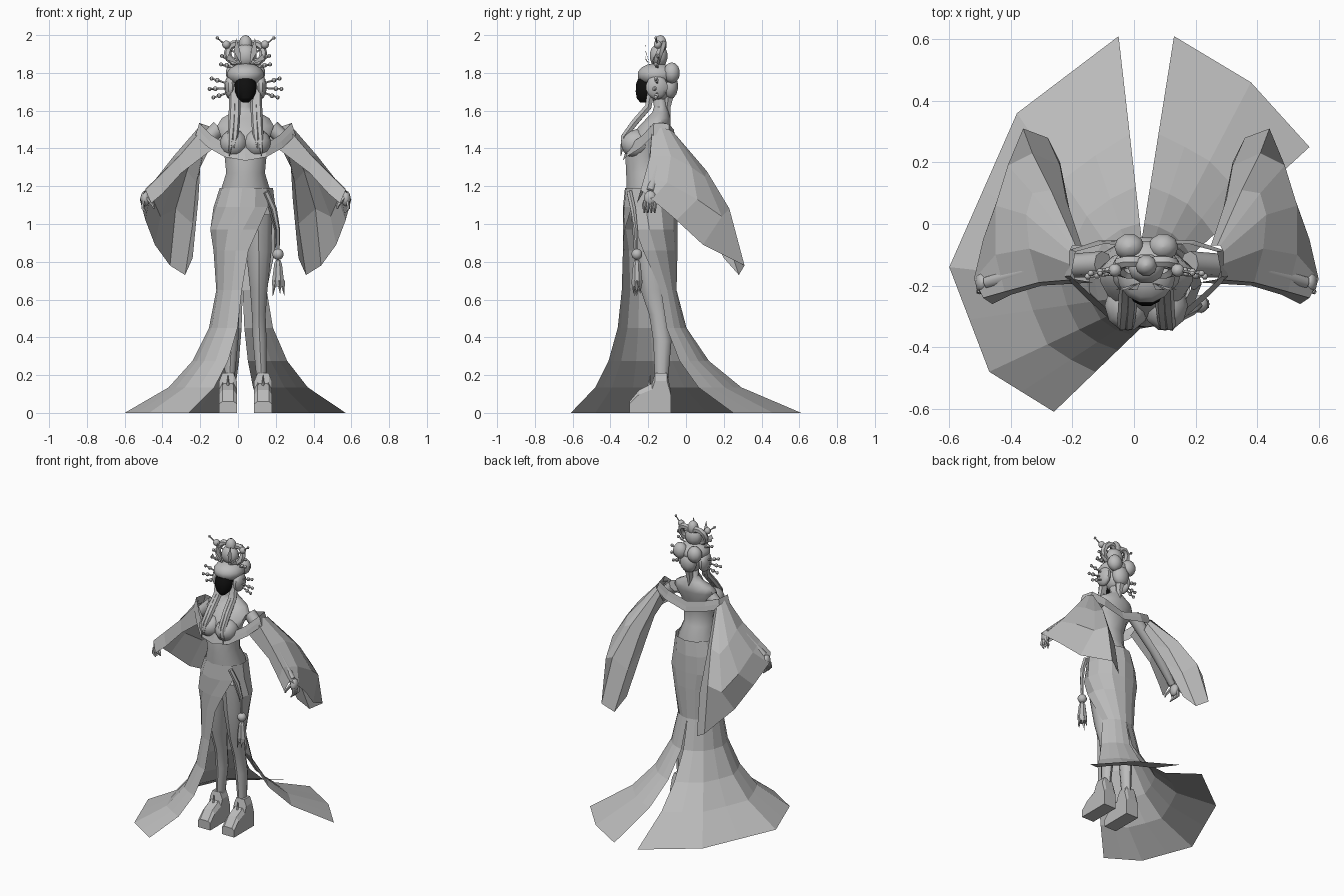
import bpy, bmesh, math
from mathutils import Vector

if "Cube" in bpy.data.objects:
    bpy.data.objects.remove(bpy.data.objects["Cube"])

CX = 0.04  # symmetry plane of the figure


def material(name, rgb):
    m = bpy.data.materials.new(name)
    m.diffuse_color = (*rgb, 1)
    m.use_nodes = True
    m.node_tree.nodes["Principled BSDF"].inputs["Base Color"].default_value = m.diffuse_color
    return m


GREY = material("soft grey", (0.5, 0.5, 0.5))
BLACK = material("black", (0.005, 0.005, 0.005))


def make(name, verts, faces, mat=GREY, smooth=None):
    me = bpy.data.meshes.new(name)
    me.from_pydata([tuple(v) for v in verts], [], faces)
    bm = bmesh.new()
    bm.from_mesh(me)
    bmesh.ops.remove_doubles(bm, verts=bm.verts, dist=1e-5)
    bmesh.ops.recalc_face_normals(bm, faces=bm.faces)
    bm.to_mesh(me)
    bm.free()
    me.materials.append(mat)
    if smooth:
        me.polygons.foreach_set("use_smooth", [True] * len(me.polygons))
        me.set_sharp_from_angle(angle=math.radians(smooth))
    ob = bpy.data.objects.new(name, me)
    bpy.context.collection.objects.link(ob)
    return ob


def grid(name, rows, closed=False, caps=False, mat=GREY, smooth=None):
    n = len(rows[0])
    faces = []
    for r in range(len(rows) - 1):
        for c in range(n if closed else n - 1):
            d = (c + 1) % n
            faces.append((r * n + c, r * n + d, (r + 1) * n + d, (r + 1) * n + c))
    if caps:
        faces.append(tuple(range(n)))
        faces.append(tuple(range((len(rows) - 1) * n, len(rows) * n)))
    return make(name, [p for row in rows for p in row], faces, mat, smooth)


def ellipse(z, cx, cy, rx, ry, degs):
    return [Vector((cx + rx * math.cos(math.radians(a)),
                    cy + ry * math.sin(math.radians(a)), z)) for a in degs]


def loft(name, rings, n=12, mat=GREY, smooth=40):
    degs = [360 * (i + 0.5) / n for i in range(n)]
    return grid(name, [ellipse(*r, degs) for r in rings], True, True, mat, smooth)


def tube(name, path, radii, n=6, smooth=50):
    pts = [Vector(p) for p in path]
    rows = []
    for i, p in enumerate(pts):
        t = (pts[min(i + 1, len(pts) - 1)] - pts[max(i - 1, 0)]).normalized()
        u = t.cross(Vector((0, 1, 0.1))).normalized()
        v = t.cross(u)
        rows.append([p + radii[i] * (u * math.cos(a) + v * math.sin(a))
                     for a in (math.tau * k / n for k in range(n))])
    return grid(name, rows, True, True, smooth=smooth)


def ball(name, loc, size, mat=GREY, seg=10, rings=7):
    rows = []
    for i in range(rings + 1):
        t = math.pi * (0.02 + 0.96 * i / rings)
        rows.append([(loc[0] + size[0] * math.sin(t) * math.cos(a),
                      loc[1] + size[1] * math.sin(t) * math.sin(a),
                      loc[2] + size[2] * math.cos(t))
                     for a in (math.tau * k / seg for k in range(seg))])
    return grid(name, rows, True, True, mat, 50)


def flip(p, s):  # parts are described on the -x side, s = 1 mirrors them
    return Vector((2 * CX - p[0] if s > 0 else p[0], p[1], p[2]))


# Torso with shoulders and neck
loft("torso", [(1.10, .04, -.19, .13, .12), (1.18, .04, -.195, .135, .125),
               (1.27, .04, -.215, .106, .105), (1.36, .04, -.225, .115, .1),
               (1.45, .04, -.205, .13, .1), (1.52, .04, -.165, .155, .085),
               (1.56, .04, -.145, .13, .065), (1.59, .04, -.135, .075, .045),
               (1.62, .04, -.135, .036, .036), (1.72, .04, -.15, .034, .036)])

# Skirt: upper wrap rows (ellipse, left front angle, right front angle)
WRAP = [(1.19, .045, -.19, .142, .135, 318, -42), (1.09, .035, -.19, .165, .145, 318, -42),
        (.97, .035, -.19, .185, .145, 292, -32), (.86, .035, -.19, .165, .145, 277, -15),
        (.65, .025, -.195, .14, .145, 268, 25)]
FLARE = [(.45, .08), (.275, .26), (.135, .52), (0, 1)]
HEMS = {"left_skirt_train": (5, [(-.05, .61), (-.38, .36), (-.60, -.14), (-.47, -.48), (-.26, -.61)]),
        "right_skirt_train": (6, [(.13, .61), (.38, .46), (.57, .25)])}
for name, (k, hem) in HEMS.items():
    cols = 2 * (len(hem) - 1) + 1
    rows = [ellipse(*w[:5], [90 + (w[k] - 90) * c / (cols - 1) for c in range(cols)]) for w in WRAP]
    last = rows[-1]
    ends = []
    for c in range(cols):
        a, b = Vector(hem[c // 2]), Vector(hem[min((c + 1) // 2, len(hem) - 1)])
        ends.append((a + b) / 2)
    for z, f in FLARE:
        rows.append([Vector((*p.to_2d().lerp(e, f), z)) for p, e in zip(last, ends)])
    grid(name, rows)

# Sleeve columns run from the shoulder to the hem, ordered around the arm
SLEEVE = [
    [(-.13, -.19, 1.40), (-.30, -.20, 1.27), (-.40, -.23, 1.16), (-.46, -.26, 1.11)],
    [(-.19, -.18, 1.50), (-.31, -.19, 1.36), (-.42, -.22, 1.25), (-.49, -.24, 1.18)],
    [(-.21, -.13, 1.51), (-.34, -.08, 1.36), (-.45, -.10, 1.22), (-.52, -.18, 1.13)],
    [(-.21, -.09, 1.50), (-.35, .03, 1.30), (-.45, .06, 1.13), (-.49, -.05, 1.02)],
    [(-.20, -.07, 1.49), (-.33, .10, 1.25), (-.41, .19, 1.04), (-.44, .09, .89)],
    [(-.19, -.07, 1.48), (-.27, .11, 1.28), (-.33, .23, 1.08), (-.36, .31, .78)],
    [(-.17, -.07, 1.45), (-.22, .08, 1.22), (-.24, .19, 1.00), (-.28, .28, .73)],
    [(-.15, -.08, 1.40), (-.20, -.05, 1.30), (-.21, .05, 1.13), (-.24, .20, .82)]]
# Off-shoulder collar, front centre to back centre
COLLAR = [(.04, -.315, 1.40), (-.06, -.30, 1.42), (-.14, -.23, 1.47), (-.205, -.17, 1.535),
          (-.19, -.09, 1.53), (-.10, -.065, 1.50), (.04, -.07, 1.46)]
FOOT = [(-.30, 0), (-.30, .06), (-.25, .12), (-.18, .155), (-.165, .21),
        (-.10, .21), (-.08, .12), (-.08, 0)]

for s, side in ((-1, "left_"), (1, "right_")):
    def at(p):
        return flip(p, s)

    grid(side + "sleeve", [[at(p) for p in col] for col in SLEEVE])
    top = [at(p) for p in COLLAR]
    low = []
    for p in top:
        out = Vector((p.x - CX, p.y + .16, 0)).normalized()
        low.append(p + out * .02 - Vector((0, 0, .065)))
    mid = [(a + b) / 2 + (b - a).cross(Vector((0, 0, 1))) * .1 for a, b in zip(top, low)]
    grid(side + "collar", [top, mid, low])
    ball(side + "bust", at((-.022, -.265, 1.425)), (.075, .085, .075))

    # Arm, hand and fingers
    tube(side + "arm", [at((-.10, -.13, 1.51)), at((-.29, -.14, 1.33)), at((-.475, -.19, 1.17))],
         [.042, .036, .022], 8)
    ball(side + "hand", at((-.492, -.19, 1.135)), (.024, .035, .042))
    for i in range(4):
        y = -.215 + .018 * i
        tube(side + "finger", [at((-.50, y, 1.12)), at((-.505, y - .005, 1.085)), at((-.485, y - .005, 1.06))],
             [.010, .009, .004], 5)
    tube(side + "thumb", [at((-.48, -.21, 1.14)), at((-.45, -.225, 1.10)), at((-.445, -.225, 1.08))],
         [.011, .009, .004], 5)

    # Leg, platform shoe and shoe points
    loft(side + "leg", [(z, at((x, 0, 0)).x, y, rx, ry) for z, x, y, rx, ry in
                        [(1.05, -.025, -.19, .08, .10), (.85, -.03, -.185, .07, .09),
                         (.65, -.03, -.17, .048, .07), (.52, -.03, -.145, .038, .05),
                         (.38, -.035, -.125, .038, .048), (.16, -.045, -.13, .026, .034)]], 10)
    rows = [[at((-.053 + w, y, z)) for y, z in FOOT] for w in (-.047, -.03, .03, .047)]
    for r in (0, 3):
        for p in rows[r]:
            p.z *= .8
    grid(side + "shoe", rows, True, True)
    for dx, h in ((-.028, .16), (0, .20), (.028, .16)):
        tube(side + "shoe_point", [at((-.053 + dx, -.20, .08)), at((-.053 + dx, -.19, h))], [.018, .001], 4, None)

    # Long hair locks over the chest
    for i, dx in enumerate((0, .022)):
        tube(side + "hair_lock", [at((-.025 + dx / 2, -.18, 1.73)), at((-.028 + dx, -.20, 1.62)),
                                  at((-.032 + dx, -.27, 1.54)), at((-.038 + dx, -.33, 1.46)),
                                  at((-.045 + dx, -.345, 1.36 + .04 * i))],
             [.022, .020, .020, .017, .002])

    # Hair puffs and looped top hair
    ball(side + "hair_puff", at((-.04, -.155, 1.725)), (.032, .06, .065))
    ball(side + "hair_roll", at((-.015, -.075, 1.80)), (.05, .045, .055))
    loop = [at((-.01 + .045 * math.cos(a), -.14 + .02 * math.sin(a), 1.905 + .05 * math.sin(a)))
            for a in (math.tau * k / 10 for k in range(11))]
    tube(side + "hair_loop", loop, [.02] * 11)

    # Ball-headed hairpins
    ball(side + "pin_ball", at((-.062, -.15, 1.95)), (.022, .022, .022))
    tube(side + "pin_rod", [at((-.02, -.14, 1.91)), at((-.11, -.16, 1.985))], [.005, .004], 5)
    ball(side + "pin_tip", at((-.11, -.16, 1.985)), (.009, .009, .009), seg=6, rings=4)
    for y, z, x2, z2 in ((-.15, 1.74, -.14, 1.77), (-.16, 1.72, -.15, 1.715), (-.15, 1.70, -.13, 1.67),
                         (-.15, 1.83, -.09, 1.845), (-.14, 1.86, -.085, 1.89)):
        tube(side + "side_pin", [at((-.04, y, z)), at((x2, y - .01, z2))], [.006, .005], 5)
        ball(side + "side_pin_tip", at((x2, y - .01, z2)), (.011, .011, .011), seg=6, rings=4)
        ball(side + "side_pin_bead", at((x2 + .03, y - .006, z2 * .7 + z * .3)), (.013, .013, .013), seg=6, rings=4)

    # Thin leaf ornaments on the crown
    for x, z in ((-.01, 1.985), (-.05, 1.90)):
        make(side + "leaf", [at(p) for p in ((.02, -.19, 1.84), (x - .012, -.215, (z + 1.84) / 2),
                                             (x, -.21, z), (x + .02, -.215, (z + 1.86) / 2))], [(0, 1, 2, 3)])

# Face, skull and hair masses
loft("face", [(1.642, .04, -.222, .015, .02), (1.665, .04, -.22, .042, .042), (1.70, .04, -.215, .058, .053),
              (1.74, .04, -.21, .06, .057), (1.77, .04, -.21, .045, .045)], 12, BLACK, 30)
ball("skull", (.04, -.145, 1.73), (.065, .075, .085))
ball("hair_cap", (.04, -.155, 1.79), (.10, .105, .062), seg=14)
ball("back_hair", (.04, -.085, 1.73), (.06, .045, .07))
ball("top_bun", (.04, -.145, 1.89), (.06, .05, .065))
ball("bun_crest", (.04, -.135, 1.95), (.036, .035, .05))
tube("nape_hair", [(.04, -.09, 1.70), (.04, -.10, 1.62), (.04, -.085, 1.56)], [.035, .022, .004])

# Waist cord with bead and tassel
tube("waist_cord", [(.15, -.30, 1.17), (.19, -.28, 1.08), (.212, -.265, .97), (.212, -.26, .84)],
     [.016, .016, .011, .008])
ball("tassel_bead", (.212, -.26, .84), (.03, .03, .03))
loft("tassel", [(.81, .212, -.26, .012, .012), (.79, .212, -.26, .022, .022),
                (.70, .212, -.26, .034, .03), (.67, .212, -.26, .03, .026)], 8, smooth=None)
for i in range(5):
    a = math.tau * i / 5
    x, y = .212 + .022 * math.cos(a), -.26 + .018 * math.sin(a)
    tube("tassel_end", [(x, y, .70), (x + .012 * math.cos(a), y, .62 + .012 * (i % 3))], [.014, .001], 4, None)
